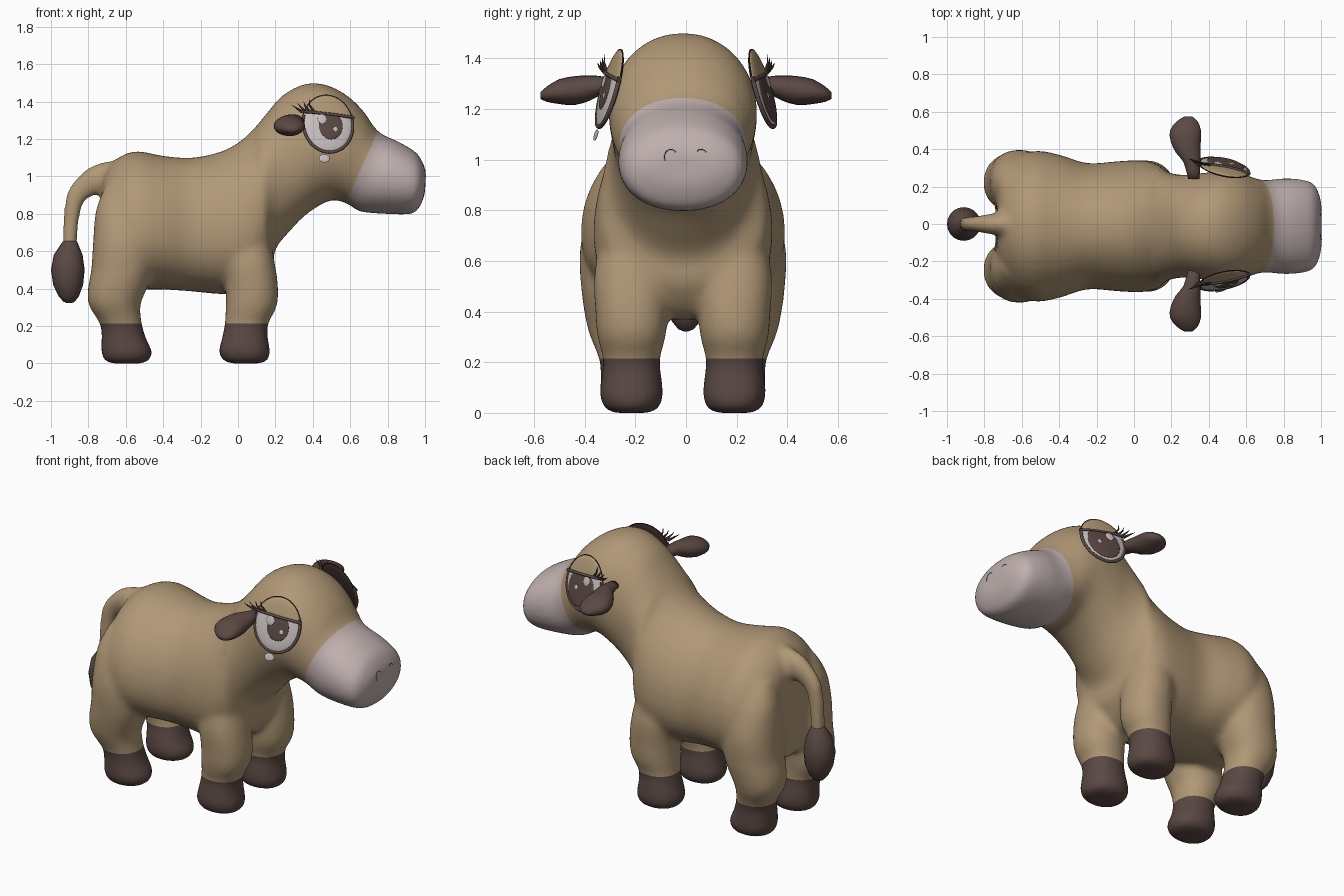
import bpy, bmesh, math
from mathutils import Vector, Matrix
from mathutils.bvhtree import BVHTree

if "Cube" in bpy.data.objects:
    bpy.data.objects.remove(bpy.data.objects["Cube"])

MID = -0.012  # body sits a touch off centre


def material(name, r, g, b):
    m = bpy.data.materials.new(name)
    m.use_nodes = True
    m.diffuse_color = (r, g, b, 1)
    bsdf = m.node_tree.nodes["Principled BSDF"]
    bsdf.inputs["Base Color"].default_value = (r, g, b, 1)
    bsdf.inputs["Roughness"].default_value = 0.8
    return m


TAN = material("tan hide", 0.44, 0.315, 0.183)
BROWN = material("dark brown", 0.105, 0.066, 0.058)
PINK = material("pale muzzle", 0.52, 0.43, 0.42)
WHITE = material("eye white", 0.6, 0.54, 0.54)
LINE = material("lash brown", 0.045, 0.026, 0.023)


def finish(name, bm, *mats):
    bmesh.ops.recalc_face_normals(bm, faces=bm.faces)
    for f in bm.faces:
        f.smooth = True
    me = bpy.data.meshes.new(name)
    bm.to_mesh(me)
    bm.free()
    for m in mats:
        me.materials.append(m)
    ob = bpy.data.objects.new(name, me)
    bpy.context.collection.objects.link(ob)
    return ob


def smooth_rows(rows, steps=4):
    """Catmull-Rom interpolation between stations."""
    out = []
    for i in range(len(rows) - 1):
        a, b, c, d = (rows[max(i - 1, 0)], rows[i], rows[i + 1],
                      rows[min(i + 2, len(rows) - 1)])
        for k in range(steps):
            t = k / steps
            out.append([q + t / 2 * (r - p + t * (2 * p - 5 * q + 4 * r - s
                        + t * (3 * (q - r) + s - p))) for p, q, r, s in zip(a, b, c, d)])
    return out + [list(rows[-1])]


def ring(centre, a, b, n=28, power=2.0, egg=0.0):
    pts = []
    e = 2 / power
    for i in range(n):
        t = math.tau * i / n
        c, s = math.cos(t), math.sin(t)
        pts.append(Vector(centre) + Vector(a) * math.copysign(abs(c) ** e, c)
                   + Vector(b) * math.copysign(abs(s) ** e, s) * (1 - egg * c))
    return pts


def loft(bm, rings):
    rows = [[bm.verts.new(p) for p in r] for r in rings]
    for p, q in zip(rows, rows[1:]):
        for i in range(len(p)):
            j = (i + 1) % len(p)
            bm.faces.new((p[i], p[j], q[j], q[i]))
    bm.faces.new(rows[0])
    bm.faces.new(rows[-1])


def baked_mesh(ob):
    dg = bpy.context.evaluated_depsgraph_get()
    return bpy.data.meshes.new_from_object(ob.evaluated_get(dg))


def tube(name, pts, depth, mat, taper=False):
    cu = bpy.data.curves.new(name, "CURVE")
    cu.dimensions = "3D"
    cu.bevel_depth = depth
    cu.bevel_resolution = 2
    cu.use_fill_caps = True
    sp = cu.splines.new("POLY")
    sp.points.add(len(pts) - 1)
    for i, p in enumerate(pts):
        sp.points[i].co = (*p, 1)
        sp.points[i].radius = 1 - 0.95 * i / (len(pts) - 1) if taper else 1
    tmp = bpy.data.objects.new(name + "_path", cu)
    bpy.context.collection.objects.link(tmp)
    me = baked_mesh(tmp)
    bpy.data.objects.remove(tmp)
    bm = bmesh.new()
    bm.from_mesh(me)
    bpy.data.meshes.remove(me)
    finish(name, bm, mat)


# Body: side profile as top point, bottom point and half width per station
TORSO = [(-.735, .86, -.74, .55, .13), (-.72, 1.0, -.735, .45, .25),
         (-.66, 1.085, -.67, .40, .35), (-.55, 1.135, -.52, .395, .4),
         (-.4, 1.11, -.4, .395, .38), (-.25, 1.10, -.25, .385, .335),
         (-.1, 1.13, -.08, .37, .345), (0, 1.18, .08, .38, .35),
         (.08, 1.25, .18, .5, .325), (.16, 1.345, .2, .61, .29),
         (.24, 1.435, .28, .71, .275), (.36, 1.495, .37, .80, .285),
         (.47, 1.49, .49, .87, .293), (.58, 1.435, .57, .86, .283),
         (.67, 1.35, .62, .83, .258), (.75, 1.24, .66, .81, .247),
         (.86, 1.185, .78, .80, .257), (.95, 1.13, .93, .80, .24),
         (.985, 1.08, .978, .85, .195), (1.005, 1.03, 1.0, .91, .125)]
bm = bmesh.new()
rings = []
for xt, zt, xb, zb, w in smooth_rows(TORSO):
    top, low = Vector((xt, MID, zt)), Vector((xb, MID, zb))
    rings.append(ring((top + low) / 2, (top - low) / 2, (0, w, 0), 36, 2.12,
                      .13 if xt < .1 else 0))
loft(bm, rings)

# Legs: height, centre x, radius x, radius y, distance from the middle
FRONT = [(0, .04, .07, .06, .203), (.012, .04, .115, .1, .203),
         (.06, .035, .138, .124, .203), (.13, .037, .124, .12, .203),
         (.21, .045, .116, .112, .203), (.3, .07, .136, .135, .203),
         (.4, .075, .14, .143, .203), (.55, .06, .135, .148, .203),
         (.75, .04, .11, .11, .2)]
HIND = [(0, -.595, .07, .06, .203), (.012, -.595, .115, .1, .203),
        (.06, -.595, .137, .124, .203), (.13, -.61, .12, .12, .205),
        (.21, -.625, .112, .115, .215), (.31, -.66, .138, .14, .23),
        (.4, -.645, .158, .155, .235), (.5, -.62, .165, .168, .235),
        (.65, -.61, .165, .172, .235), (.82, -.61, .15, .135, .225),
        (.95, -.61, .1, .08, .2)]
for side in (-1, 1):
    for leg in (FRONT, HIND):
        loft(bm, [ring((x, MID + side * y, z), (rx, 0, 0), (0, ry, 0), 28, 2.2)
                  for z, x, rx, ry, y in smooth_rows(leg, 3)])

# Tail stem: x, z, radius, lean
TAIL = [(-.64, 1.0, .09, .2), (-.74, .985, .083, .4), (-.81, .95, .068, .7),
        (-.868, .89, .053, 1.0), (-.888, .8, .044, 1.45), (-.897, .7, .041, 1.5),
        (-.9, .62, .04, 1.57)]
loft(bm, [ring((x, 0, z), (r * math.sin(a), 0, -r * math.cos(a)),
               (0, max(.042, r * .7), 0), 20) for x, z, r, a in smooth_rows(TAIL, 3)])
raw = finish("body_raw", bm)

# Fuse the body parts into one soft skin
mod = raw.modifiers.new("fuse", "REMESH")
mod.mode = "VOXEL"
mod.voxel_size = 0.016
mod = raw.modifiers.new("soften", "SMOOTH")
mod.factor = 0.5
mod.iterations = 12
skin = baked_mesh(raw)
bpy.data.objects.remove(raw)
bm = bmesh.new()
bm.from_mesh(skin)
bpy.data.meshes.remove(skin)

# Cut the muzzle and hoof colour borders
muzzle_at, muzzle_n = Vector((.594, 0, .9)), Vector((1, 0, -.45))
hoof_at, hoof_n = Vector((0, 0, .214)), Vector((0, 0, 1))
for co, no in ((muzzle_at, muzzle_n), (hoof_at, hoof_n)):
    bmesh.ops.bisect_plane(bm, geom=bm.verts[:] + bm.edges[:] + bm.faces[:],
                           plane_co=co, plane_no=no.normalized(), dist=1e-5)
for f in bm.faces:
    c = f.calc_center_median()
    if c.z < hoof_at.z:
        f.material_index = 1
    elif (c - muzzle_at).dot(muzzle_n) > 0 and c.x > .5:
        f.material_index = 2
    else:
        f.material_index = 0
tree = BVHTree.FromBMesh(bm)
finish("body", bm, TAN, BROWN, PINK)

# Tail tuft
bm = bmesh.new()
loft(bm, [ring((x, 0, z), (r, 0, 0), (0, r, 0), 20) for z, x, r in
          [(.665, -.897, .03), (.64, -.9, .045), (.58, -.908, .077), (.5, -.91, .09),
           (.42, -.908, .08), (.36, -.905, .055), (.33, -.903, .03), (.322, -.902, .01)]])
finish("tail_tuft", bm, BROWN)

# Ears: distance out, centre x, centre z, radius x, radius z
EAR = [(.24, .32, 1.29, .03, .022), (.33, .31, 1.292, .045, .036),
       (.38, .29, 1.282, .065, .05), (.44, .277, 1.272, .08, .057),
       (.5, .275, 1.268, .083, .049), (.55, .285, 1.258, .055, .03),
       (.575, .29, 1.252, .02, .012)]
for side, label in ((-1, "right"), (1, "left")):
    bm = bmesh.new()
    loft(bm, [ring((x, side * y, z), (rx, 0, 0), (0, 0, rz), 20)
              for y, x, z, rx, rz in smooth_rows(EAR, 2)])
    finish(label + "_ear", bm, BROWN)


# Eyes: shallow lenses in a tilted frame (u forward, v up, n out)
def lid_line(u):
    return .05 - .12 * u


def lens(name, frame, centre, radii, mats, trim=False):
    bm = bmesh.new()
    bmesh.ops.create_uvsphere(bm, u_segments=32, v_segments=16, radius=1)
    bmesh.ops.transform(bm, verts=bm.verts,
                        matrix=Matrix.Translation(centre) @ Matrix.Diagonal((*radii, 1)))
    if trim or len(mats) > 1:
        bmesh.ops.bisect_plane(bm, geom=bm.verts[:] + bm.edges[:] + bm.faces[:],
                               plane_co=(0, lid_line(0), 0), plane_no=(.12, 1, 0))
    above = []
    for f in bm.faces:
        c = f.calc_center_median()
        if c.y > lid_line(c.x):
            above.append(f)
        if len(mats) > 1:  # white below the lid, hide above, dark behind
            f.material_index = 2 if c.z < 0 else int(c.y > lid_line(c.x))
    if trim:
        bmesh.ops.delete(bm, geom=above, context="FACES")
    bmesh.ops.transform(bm, verts=bm.verts, matrix=frame)
    finish(name, bm, *mats)


for side, label in ((-1, "right_"), (1, "left_")):
    n = Vector((.22, side, .28)).normalized()
    v = (Vector((0, 0, 1)) - n * n.z).normalized()
    u = n.cross(v) * side
    frame = Matrix((u, v, n)).transposed().to_4x4()
    frame.translation = (.48, side * .3, 1.28)

    def at(a, b, c):
        return frame @ Vector((a, b, c))

    lens(label + "eye", frame, (0, 0, 0), (.138, .16, .022), (WHITE, TAN, LINE))
    if side < 0:
        lens(label + "iris", frame, (.01, -.012, .0185), (.066, .078, .007), (BROWN,), True)
        lens(label + "tear", frame, (-.03, -.19, 0), (.03, .023, .0045), (WHITE,))
    else:
        lens(label + "iris", frame, (.005, -.03, .016), (.1, .112, .0095), (BROWN,), True)
    lens(label + "large_glint", frame, (-.035, .022, .0245), (.024, .027, .004), (WHITE,))
    lens(label + "small_glint", frame, (.035, -.035, .0235), (.012, .014, .004), (WHITE,))

    # Rim, lid line and lashes
    upper = [math.pi * (.1 + .8 * i / 32) for i in range(33)]
    tube(label + "upper_rim", [at(.138 * math.cos(t), .16 * math.sin(t), 0)
                               for t in upper], .003, LINE)
    lower = [math.pi * (.9 + 1.2 * i / 32) for i in range(33)]
    tube(label + "lower_rim", [at(.135 * math.cos(t), .157 * math.sin(t), .002)
                               for t in lower], .009, BROWN)
    line = [-.145 + .29 * i / 16 for i in range(17)]
    tube(label + "lid_line", [at(a, lid_line(a), .022 * math.sqrt(max(0, 1 - (a / .15) ** 2)))
                              for a in line], .008, BROWN)
    for i in range(4):
        a = -.145 + .025 * i
        b = lid_line(a)
        tube(label + "lash_%d" % (i + 1),
             [at(a, b, .012), at(a - .03, b + .015 + .008 * i, .028),
              at(a - .055 + .008 * i, b + .03 + .014 * i, .034)], .008, LINE, taper=True)

# Nostril creases drawn on the muzzle front
for side, label in ((-1, "right"), (1, "left")):
    pts = []
    for i in range(13):
        t = math.radians(40 + (170 if side < 0 else 90) * i / 12)
        y, z = side * .06 + .025 * math.cos(t), 1.01 + .03 * math.sin(t)
        hit = tree.ray_cast(Vector((2, y, z)), Vector((-1, 0, 0)))[0]
        if hit:
            pts.append(hit)
    if len(pts) > 1:
        tube(label + "_nostril", pts, .0018, BROWN)
